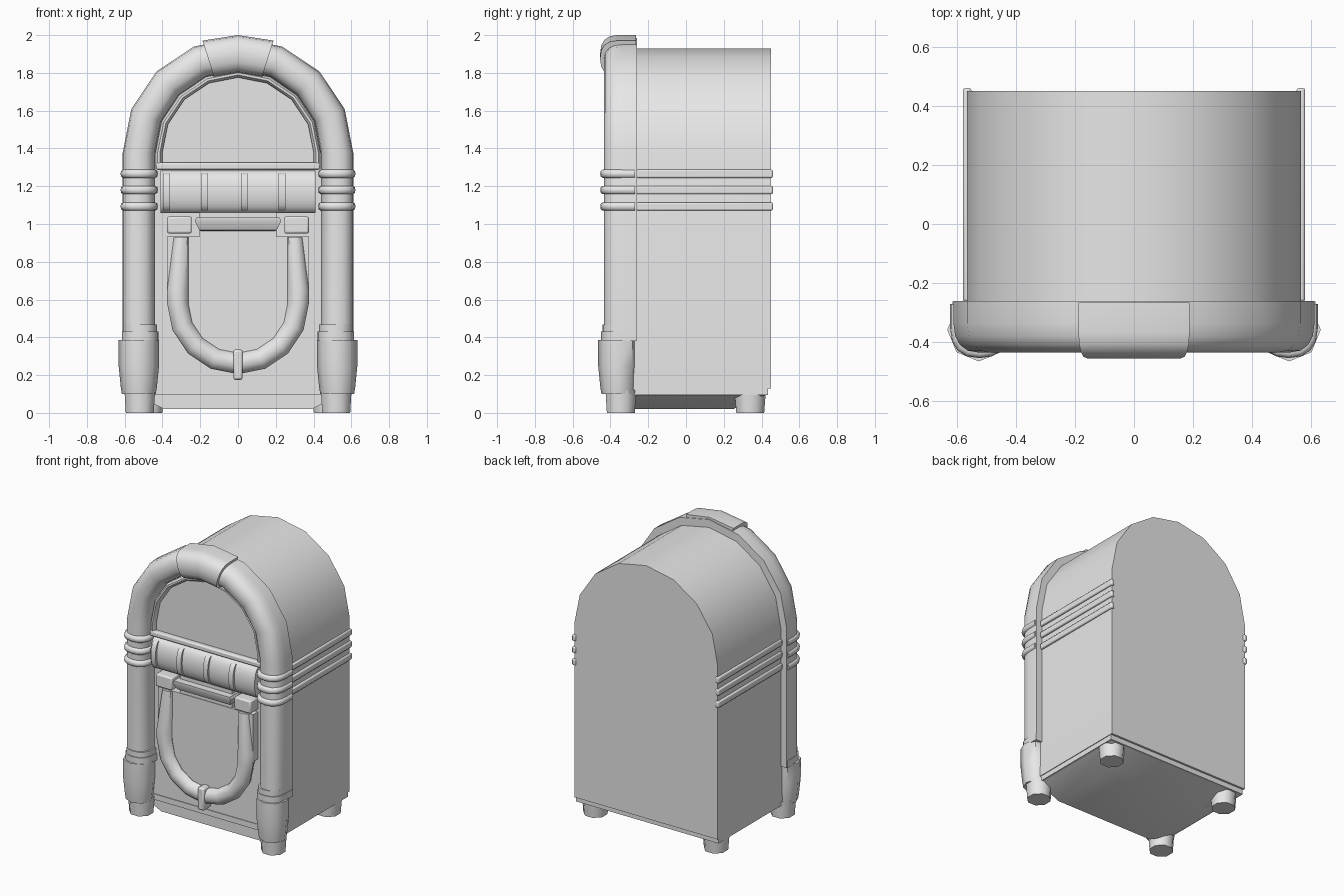
import bpy, math
from math import sin, cos, pi, radians

if "Cube" in bpy.data.objects:
    bpy.data.objects.remove(bpy.data.objects["Cube"])


def material(name, v):
    m = bpy.data.materials.new(name)
    m.diffuse_color = (v, v, v, 1)
    m.use_nodes = True
    m.node_tree.nodes["Principled BSDF"].inputs["Base Color"].default_value = m.diffuse_color
    return m


GREY = material("cabinet grey", 0.8)
PALE = material("pale glass grey", 0.95)


def make(name, verts, faces, mat=GREY, bevel=0, smooth=38):
    me = bpy.data.meshes.new(name)
    me.from_pydata(verts, [], faces)
    ob = bpy.data.objects.new(name, me)
    bpy.context.collection.objects.link(ob)
    me.materials.append(mat)
    bpy.ops.object.select_all(action='DESELECT')
    ob.select_set(True)
    bpy.context.view_layer.objects.active = ob
    bpy.ops.object.mode_set(mode='EDIT')
    bpy.ops.mesh.select_all(action='SELECT')
    bpy.ops.mesh.normals_make_consistent(inside=False)
    bpy.ops.object.mode_set(mode='OBJECT')
    if bevel:
        b = ob.modifiers.new("bevel", 'BEVEL')
        b.width, b.segments = bevel, 2
    bpy.ops.object.shade_smooth_by_angle(angle=radians(smooth))
    return ob


def skin(name, rings, mat=GREY, bevel=0, smooth=38):
    """Joins rings of equal length into a capped solid."""
    n = len(rings[0])
    faces = [(i * n + j, i * n + (j + 1) % n, (i + 1) * n + (j + 1) % n, (i + 1) * n + j)
             for i in range(len(rings) - 1) for j in range(n)]
    faces += [tuple(range(n)), tuple(range((len(rings) - 1) * n, len(rings) * n))]
    return make(name, [v for r in rings for v in r], faces, mat, bevel, smooth)


def box(name, x0, x1, y0, y1, z0, z1, bevel=0):
    return skin(name, [[(x0, y0, z), (x1, y0, z), (x1, y1, z), (x0, y1, z)] for z in (z0, z1)],
                bevel=bevel)


def arch(r, zc, zend, flip=1, n=8):
    """Half circle with straight legs: (x, z, normal x, normal z)."""
    p = [(-r, zend, -1, 0)]
    for i in range(n + 1):
        a = pi - pi * i / n
        p.append((r * cos(a), zc + flip * r * sin(a), cos(a), flip * sin(a)))
    return p + [(r, zend, 1, 0)]


def slab(name, path, y0, y1, mat=GREY, bevel=0):
    return skin(name, [[(p[0], y, p[1]) for p in path] for y in (y0, y1)], mat, bevel)


def oval(ru, rv, n):
    return [(ru * cos(2 * pi * i / n), rv * sin(2 * pi * i / n)) for i in range(n)]


def dee(ru, front, back, depth, n=8):
    """Flat-backed section with a rounded front, as (u, y)."""
    pts = [(ru, back)]
    for i in range(n + 1):
        c, s = cos(pi * i / n), sin(pi * i / n)
        pts.append((ru * math.copysign(abs(c) ** 0.85, c), front + depth - depth * abs(s) ** 0.85))
    return pts + [(-ru, back)]


def sweep(name, path, y, section, smooth=38):
    return skin(name, [[(x + nx * u, y + v, z + nz * u) for u, v in section]
                       for x, z, nx, nz in path], smooth=smooth)


def lathe(name, x, y, prof, n, turn=0, back=9, smooth=38):
    return skin(name, [[(x + r * cos(2 * pi * i / n + turn),
                         min(back, y + r * sin(2 * pi * i / n + turn)), z)
                        for i in range(n)] for r, z in prof], smooth=smooth)


# Cabinet shell, front panel, plinth lip and tapering underside
slab("cabinet", arch(0.565, 1.365, 0.13), -0.30, 0.45)
slab("front_panel", arch(0.5, 1.375, 0.13), -0.31, -0.28)
box("plinth_lip", -0.56, 0.56, -0.315, 0.435, 0.095, 0.135)
skin("plinth", [[(-w, -0.305, z), (w, -0.305, z), (w, b, z), (-w, b, z)]
                for w, b, z in ((0.39, 0.25, 0.02), (0.555, 0.43, 0.1))])

# Arched front tube and its crown, flat at the back
sweep("arch_tube", arch(0.525, 1.375, 0.38), 0, dee(0.086, -0.435, -0.26, 0.1))
crown = []
for deg in (-17.5, 0, 17.5):
    a = radians(deg)
    crown.append((0.525 * sin(a), 1.375 + 0.525 * cos(a), sin(a), cos(a)))
sweep("crown", crown, 0, dee(0.1, -0.455, -0.265, 0.09))

# Display window with frame
slab("window", arch(0.42, 1.375, 1.3), -0.345, -0.29, PALE)
sweep("window_frame", arch(0.418, 1.375, 1.29), 0,
      [(-0.017, -0.30), (-0.017, -0.355), (-0.004, -0.372), (0.008, -0.372),
       (0.02, -0.355), (0.02, -0.30)])
box("window_sill", -0.435, 0.435, -0.378, -0.29, 1.287, 1.325, bevel=0.01)


# Gently bowed selector drum with fins
def bowed(name, x0, x1, edge, bulge, half):
    prof = [(edge - bulge * sin(pi * i / 8), 1.17 + half * cos(pi * i / 8)) for i in range(9)]
    prof = [(-0.29, 1.17 + half)] + prof + [(-0.29, 1.17 - half)]
    skin(name, [[(x, y, z) for y, z in prof] for x in (x0, x1)])


bowed("selector_drum", -0.41, 0.41, -0.35, 0.05, 0.112)
for x in (-0.378, -0.178, 0.033, 0.233):
    bowed("drum_fin", x - 0.018, x + 0.018, -0.375, 0.04, 0.1)

# Selection tray and its back plate
box("tray_plate", -0.205, 0.205, -0.36, -0.29, 0.935, 1.06)
skin("tray", [[(-w, y, z), (w, y, z), (w, -0.3, z), (-w, -0.3, z)]
              for w, y, z in ((0.195, -0.37, 0.962), (0.205, -0.385, 0.968),
                              (0.228, -0.41, 1.015), (0.22, -0.41, 1.035))])

# Speaker grille: U panel, U tube fading into the panel at the top, and clasp
slab("grille_panel", arch(0.33, 0.58, 0.935, -1), -0.36, -0.29)
box("grille_top", -0.375, 0.375, -0.365, -0.29, 0.6, 0.935)
tube = arch(0.319, 0.58, 0.65, -1)
tube = [(-0.30, 0.932, -0.7, 0)] + tube + [(0.30, 0.932, 0.7, 0)]
rings = []
for i, (x, z, nx, nz) in enumerate(tube):
    k = 0.4 if i in (0, len(tube) - 1) else 1
    rings.append([(x + nx * u, -0.365 + k * v, z + nz * u) for u, v in oval(0.056, 0.05, 10)])
skin("grille_tube", rings)
box("grille_clasp", -0.025, 0.025, -0.422, -0.33, 0.175, 0.335, bevel=0.012)

for s in (-1, 1):
    # Small control boxes
    a, b = sorted((s * 0.245, s * 0.375))
    box("control_box", a, b, -0.395, -0.29, 0.95, 1.04, bevel=0.01)

    # Column boots with stepped collars
    lathe("column_boot", s * 0.525, -0.358,
          [(0.09, 0.1), (0.096, 0.14), (0.107, 0.25), (0.107, 0.387)], 8, 0, -0.262, 50)
    for name, r, z0, z1 in (("lower_collar", 0.097, 0.38, 0.43), ("upper_collar", 0.09, 0.42, 0.467)):
        sec = dee(r, -0.352 - r, -0.262, 0.1)
        skin(name, [[(s * 0.518 + u, y, z) for u, y in sec] for z in (z0, z1)])

    # Feet
    lathe("front_foot", s * 0.52, -0.345, [(0.08, 0), (0.088, 0.12)], 8, pi / 8, smooth=50)
    lathe("rear_foot", s * 0.475, 0.34, [(0.08, 0), (0.09, 0.12)], 8, pi / 8, smooth=50)

    # Triple trim: rings on the columns, rails along the sides
    for z in (1.093, 1.18, 1.266):
        rings = []
        for grow, dz in ((0.0, -0.022), (0.01, -0.015), (0.013, 0), (0.01, 0.015), (0.0, 0.022)):
            sec = dee(0.086 + grow, -0.441 - grow, -0.27, 0.1)
            rings.append([(s * 0.523 + u, y, z + dz) for u, y in sec])
        skin("column_ring", rings, smooth=50)
        a, b = sorted((s * 0.55, s * 0.579))
        box("side_rail", a, b, -0.262, 0.46, z - 0.022, z + 0.022, bevel=0.008)
